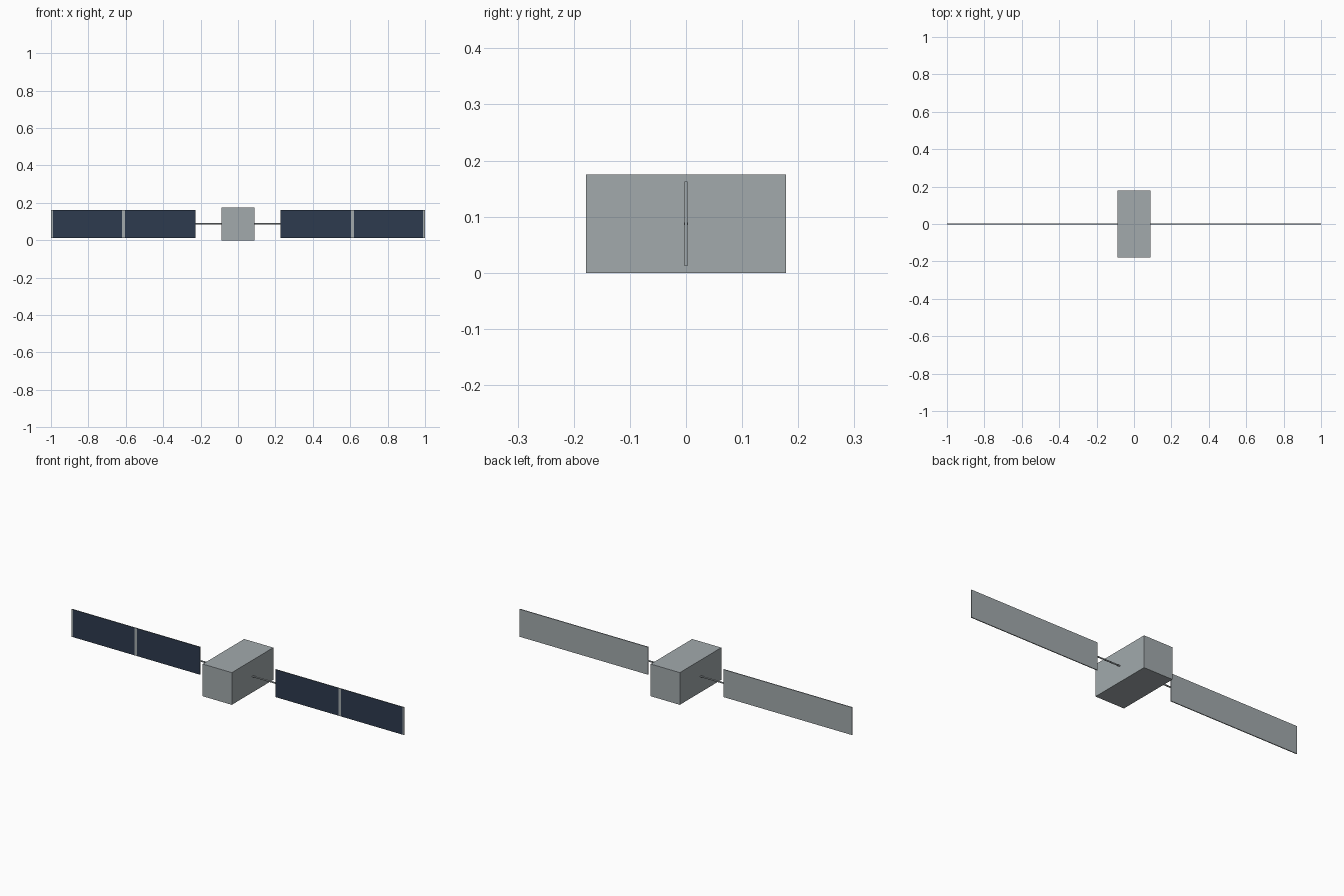
import bpy, bmesh, math
from mathutils import Matrix

cube = bpy.data.objects.get("Cube")
if cube:
    bpy.data.objects.remove(cube, do_unlink=True)


def make_material(name, rgb):
    mat = bpy.data.materials.new(name)
    mat.use_nodes = True
    mat.diffuse_color = (*rgb, 1)
    mat.node_tree.nodes["Principled BSDF"].inputs["Base Color"].default_value = (*rgb, 1)
    return mat


grey = make_material("light_grey", (0.36, 0.40, 0.415))
navy = make_material("navy_cells", (0.026, 0.043, 0.077))

MID_Z = 0.0875


def finish(name, bm, materials):
    bmesh.ops.recalc_face_normals(bm, faces=bm.faces)
    mesh = bpy.data.meshes.new(name)
    bm.to_mesh(mesh)
    bm.free()
    for mat in materials:
        mesh.materials.append(mat)
    obj = bpy.data.objects.new(name, mesh)
    bpy.context.collection.objects.link(obj)
    return obj


def box(size, centre):
    bm = bmesh.new()
    place = Matrix.Translation(centre) @ Matrix.Diagonal((*size, 1))
    bmesh.ops.create_cube(bm, size=1, matrix=place)
    return bm


# Central body
finish("body", box((0.175, 0.356, 0.175), (0, 0, MID_Z)), [grey])

for side, sign in (("left", 1), ("right", -1)):
    # Boom from the body to the panel
    bm = bmesh.new()
    place = Matrix.Translation((sign * 0.156, 0, MID_Z)) @ Matrix.Rotation(math.pi / 2, 4, "Y")
    bmesh.ops.create_cone(bm, cap_ends=True, segments=12, radius1=0.004,
                          radius2=0.004, depth=0.142, matrix=place)
    boom = finish(side + "_boom", bm, [grey])
    for poly in boom.data.polygons:
        poly.use_smooth = len(poly.vertices) == 4

    # Solar panel, cut so the front carries two cell fields and grey strips
    inner, outer = 0.226, 1.0
    bm = box((outer - inner, 0.005, 0.15), (sign * (inner + outer) / 2, 0, MID_Z))
    for x in (0.605, 0.62, 0.99):
        bmesh.ops.bisect_plane(bm, geom=bm.verts[:] + bm.edges[:] + bm.faces[:],
                               plane_co=(sign * x, 0, 0), plane_no=(1, 0, 0))
    bm.normal_update()
    for face in bm.faces:
        x = abs(face.calc_center_median().x)
        is_cell = x < 0.605 or 0.62 < x < 0.99
        face.material_index = int(face.normal.y < -0.5 and is_cell)
    finish(side + "_solar_panel", bm, [grey, navy])
